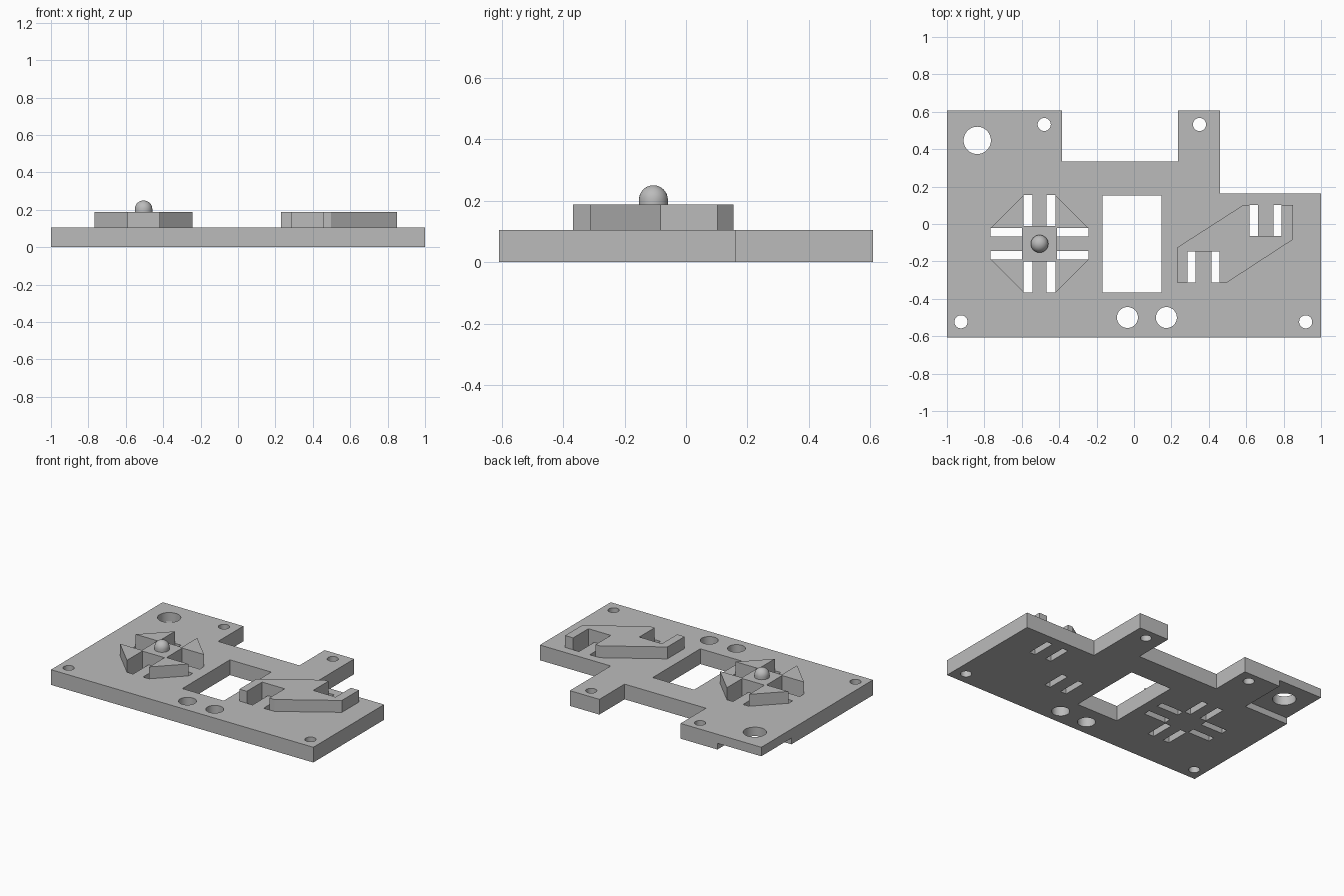
import bpy, bmesh
from math import cos, sin, pi

cube = bpy.data.objects.get("Cube")
if cube:
    bpy.data.objects.remove(cube, do_unlink=True)

PLATE_TOP, RAISED_TOP, DOME_TOP = 0.105, 0.187, 0.25

grey = bpy.data.materials.new("light grey")
grey.use_nodes = True
colour = (0.5, 0.5, 0.5, 1)
grey.diffuse_color = colour
grey.node_tree.nodes["Principled BSDF"].inputs["Base Color"].default_value = colour


def rect(x0, y0, x1, y1):
    return [(x0, y0), (x1, y0), (x1, y1), (x0, y1)]


def circle(x, y, r, n=48):
    return [(x + r * cos(2 * pi * i / n), y + r * sin(2 * pi * i / n)) for i in range(n)]


def prisms(name, outlines, z0, z1):
    """One object made of flat outlines extruded from z0 to z1."""
    bm = bmesh.new()
    for outline in outlines:
        face = bm.faces.new([bm.verts.new((x, y, z0)) for x, y in outline])
        top = bmesh.ops.extrude_face_region(bm, geom=[face])["geom"]
        for v in top:
            if isinstance(v, bmesh.types.BMVert):
                v.co.z = z1
    bmesh.ops.recalc_face_normals(bm, faces=bm.faces[:])
    mesh = bpy.data.meshes.new(name)
    bm.to_mesh(mesh)
    bm.free()
    mesh.materials.append(grey)
    obj = bpy.data.objects.new(name, mesh)
    bpy.context.collection.objects.link(obj)
    return obj


def cut(obj, cutter):
    cutter.hide_render = True
    mod = obj.modifiers.new("cut", 'BOOLEAN')
    mod.operation, mod.solver, mod.object = 'DIFFERENCE', 'EXACT', cutter
    bpy.context.view_layer.objects.active = obj
    bpy.ops.object.modifier_apply(modifier=mod.name)
    bpy.data.objects.remove(cutter, do_unlink=True)


def smooth(obj):
    bpy.ops.object.select_all(action='DESELECT')
    obj.select_set(True)
    bpy.context.view_layer.objects.active = obj
    bpy.ops.object.shade_smooth_by_angle(angle=pi / 6)


# Star layout: centre, reach, half core, and near and far side of each slot
CX, CY, REACH, CORE, NEAR, FAR = -0.505, -0.106, 0.261, 0.094, 0.038, 0.085


def quarter_turns(points):
    """Four copies of an outline turned about the star centre."""
    copies = []
    for _ in range(4):
        copies.append([(CX + x, CY + y) for x, y in points])
        points = [(-y, x) for x, y in points]
    return copies


# Base plate outline with the notched back edge
plate = prisms("base_plate", [[
    (-1, -0.608), (1, -0.608), (1, 0.163), (0.46, 0.163), (0.46, 0.608),
    (0.235, 0.608), (0.235, 0.333), (-0.385, 0.333), (-0.385, 0.608), (-1, 0.608)]],
    0, PLATE_TOP)

# Round holes, window and snap slots
holes = [circle(-0.838, 0.447, 0.073)]
holes += [circle(x, y, 0.035) for x, y in
          ((-0.48, 0.532), (0.35, 0.532), (-0.925, -0.523), (0.918, -0.523))]
holes += [circle(x, -0.5, 0.056) for x in (-0.035, 0.173)]
holes.append(rect(-0.168, -0.366, 0.147, 0.152))
for side in (-1, 1):
    a, b = sorted((side * NEAR, side * FAR))
    holes += quarter_turns(rect(CORE, a, REACH, b))
for x in (0.286, 0.414):
    holes.append(rect(x, -0.313, x + 0.044, -0.146))
for x in (0.618, 0.745):
    holes.append(rect(x, -0.064, x + 0.044, 0.102))
cut(plate, prisms("hole_cutter", holes, -0.1, 0.3))

# Shallow recess under the back corner
cut(plate, prisms("recess_cutter", [rect(-1.1, 0.28, -0.665, 0.7)], -0.1, 0.043))
smooth(plate)

# Raised star: four corner wedges around a square core
prisms("star_wedges", quarter_turns([(FAR, FAR), (REACH, FAR), (FAR, REACH)]),
       PLATE_TOP, RAISED_TOP)
prisms("star_core", [rect(CX - CORE, CY - CORE, CX + CORE, CY + CORE)],
       PLATE_TOP, RAISED_TOP)

# Slanted raised block with a notch at each end
prisms("slanted_block", [[
    (0.23, -0.313), (0.286, -0.313), (0.286, -0.146), (0.458, -0.146),
    (0.458, -0.313), (0.497, -0.313), (0.85, -0.083), (0.85, 0.102),
    (0.789, 0.102), (0.789, -0.064), (0.618, -0.064), (0.618, 0.102),
    (0.585, 0.102), (0.23, -0.126)]], PLATE_TOP, RAISED_TOP)

# Domed pin on the star core: a sphere whose lower half is stretched down
R = 0.047
bm = bmesh.new()
bmesh.ops.create_uvsphere(bm, u_segments=32, v_segments=16, radius=R)
low = [v for v in bm.verts if v.co.z < -0.001]
bmesh.ops.delete(bm, geom=low, context='VERTS')
rim = [e for e in bm.edges if e.is_boundary]
skirt = bmesh.ops.extrude_edge_only(bm, edges=rim)["geom"]
for v in skirt:
    if isinstance(v, bmesh.types.BMVert):
        v.co.z = RAISED_TOP - (DOME_TOP - R)
bmesh.ops.recalc_face_normals(bm, faces=bm.faces[:])
mesh = bpy.data.meshes.new("domed_pin")
bm.to_mesh(mesh)
bm.free()
mesh.materials.append(grey)
pin = bpy.data.objects.new("domed_pin", mesh)
pin.location = (CX, CY, DOME_TOP - R)
bpy.context.collection.objects.link(pin)
smooth(pin)
